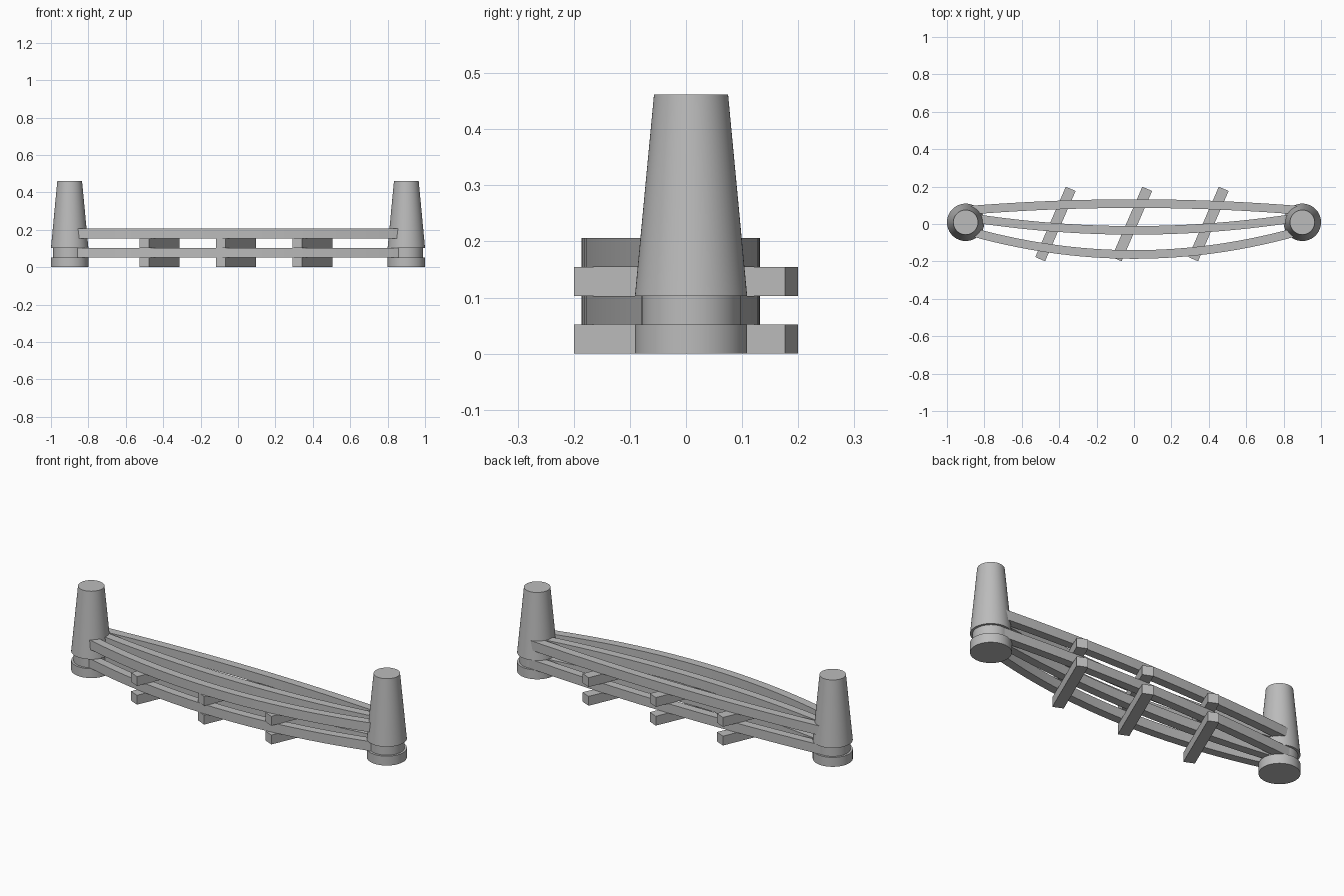
import bpy, bmesh, math
from mathutils import Matrix, Vector

cube = bpy.data.objects.get("Cube")
if cube:
    bpy.data.objects.remove(cube, do_unlink=True)

grey = bpy.data.materials.new("plain_grey")
grey.use_nodes = True
grey.diffuse_color = (0.5, 0.5, 0.5, 1)
grey.node_tree.nodes["Principled BSDF"].inputs["Base Color"].default_value = (0.5, 0.5, 0.5, 1)

LEVEL = 0.0515   # height of one layer of bars
POST_X, POST_Y = 0.9, 0.009


def add_object(name, bm):
    bmesh.ops.recalc_face_normals(bm, faces=bm.faces)
    mesh = bpy.data.meshes.new(name)
    bm.to_mesh(mesh)
    bm.free()
    mesh.materials.append(grey)
    obj = bpy.data.objects.new(name, mesh)
    bpy.context.collection.objects.link(obj)
    bpy.ops.object.select_all(action="DESELECT")
    obj.select_set(True)
    bpy.context.view_layer.objects.active = obj
    bpy.ops.object.shade_smooth_by_angle(angle=math.radians(30))
    return obj


def drum(name, x, r_low, r_high, z_low, z_high):
    bm = bmesh.new()
    place = Matrix.Translation((x, POST_Y, (z_low + z_high) / 2))
    bmesh.ops.create_cone(bm, cap_ends=True, segments=64, radius1=r_low,
                          radius2=r_high, depth=z_high - z_low, matrix=place)
    add_object(name, bm)


def bowed_rail(name, y_mid, y_end, z, width=0.046, steps=32):
    """Square rail following a shallow arc between the posts."""
    bm = bmesh.new()
    rings = []
    for i in range(steps + 1):
        t = 2 * i / steps - 1
        x = t * POST_X
        y = y_mid + (y_end - y_mid) * t * t
        slope = 2 * (y_end - y_mid) * t / POST_X
        side = Vector((-slope, 1, 0)).normalized() * width / 2
        rings.append([bm.verts.new(Vector((x, y, h)) + s * side)
                      for s, h in ((-1, z), (1, z), (1, z + LEVEL), (-1, z + LEVEL))])
    for a, b in zip(rings, rings[1:]):
        for k in range(4):
            n = (k + 1) % 4
            bm.faces.new((a[k], a[n], b[n], b[k]))
    bm.faces.new(rings[0])
    bm.faces.new(rings[-1])
    add_object(name, bm)


def crossbar(name, x, z):
    bm = bmesh.new()
    place = (Matrix.Translation((x, 0, z + LEVEL / 2))
             @ Matrix.Rotation(math.radians(66.5), 4, "Z")
             @ Matrix.Diagonal((0.41, 0.057, LEVEL, 1)))
    bmesh.ops.create_cube(bm, size=1, matrix=place)
    add_object(name, bm)


# End posts: foot disc, narrower neck and tapered column
for side, x in (("right", -POST_X), ("left", POST_X)):
    drum(side + "_post_foot", x, 0.1, 0.1, 0, LEVEL)
    drum(side + "_post_neck", x, 0.088, 0.088, LEVEL, 2 * LEVEL)
    drum(side + "_post_column", x, 0.1, 0.066, 2 * LEVEL, 0.462)

# Two decks, each with slanted crossbars under three bowed rails
for deck, z in (("lower", 0), ("upper", 2 * LEVEL)):
    for i in range(3):
        crossbar(f"{deck}_crossbar_{i + 1}", -0.42 + 0.409 * i, z)
    for rail, y_mid, y_end in (("front", -0.163, -0.033),
                               ("middle", -0.034, 0.038),
                               ("back", 0.109, 0.072)):
        bowed_rail(f"{deck}_{rail}_rail", y_mid, y_end, z + LEVEL)
